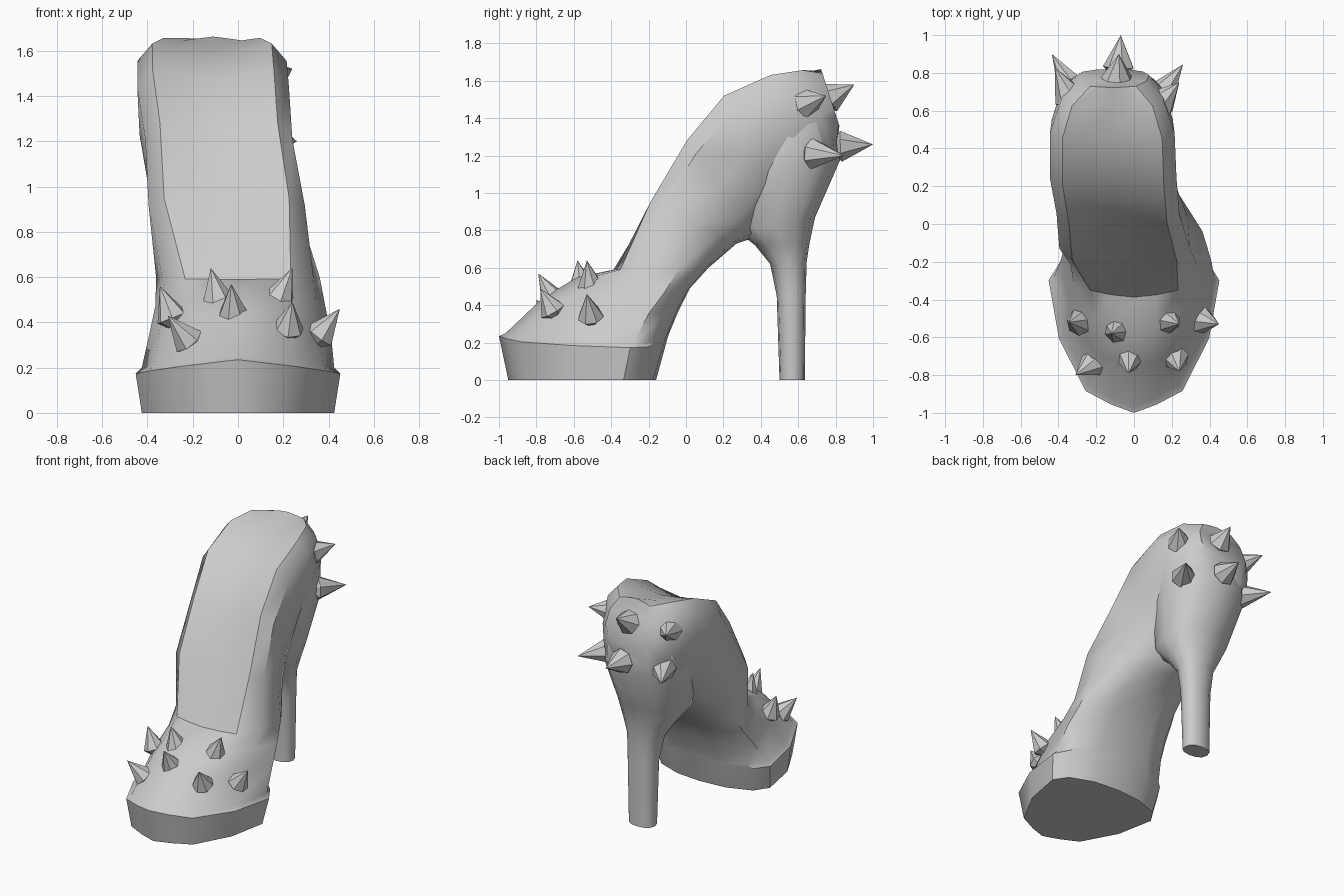
import bpy, bmesh, math
from mathutils import Vector

if "Cube" in bpy.data.objects:
    bpy.data.objects.remove(bpy.data.objects["Cube"])


def finish(name, bm, smooth):
    bmesh.ops.recalc_face_normals(bm, faces=bm.faces[:])
    me = bpy.data.meshes.new(name)
    bm.to_mesh(me)
    bm.free()
    ob = bpy.data.objects.new(name, me)
    bpy.context.collection.objects.link(ob)
    if smooth:
        bpy.ops.object.select_all(action='DESELECT')
        ob.select_set(True)
        bpy.context.view_layer.objects.active = ob
        bpy.ops.object.shade_smooth_by_angle(angle=math.radians(42))
    return ob


def loft(name, rings):
    bm = bmesh.new()
    loops = [[bm.verts.new(p) for p in r] for r in rings]
    n = len(rings[0])
    for a, b in zip(loops, loops[1:]):
        for i in range(n):
            j = (i + 1) % n
            bm.faces.new((a[i], a[j], b[j], b[i]))
    bm.faces.new(loops[0])
    bm.faces.new(loops[-1])
    return finish(name, bm, True)


# Half cross-sections (front-to-back fraction, width fraction)
TOE = [(0, 0), (.05, .27), (.13, .57), (.44, .88), (.78, 1), (.9, .85), (.98, .45), (1, 0)]
ARCH = [(.08, 0), (.05, .5), (.015, .8), (.15, 1), (.5, .97), (.8, .80), (.96, .48), (1, 0)]


def foot_ring(fy, fz, by, bz, cx, w, k, sag=0):
    half = [(a + (c - a) * k, b + (d - b) * k)
            for (a, b), (c, d) in zip(TOE, ARCH)]
    pts = half + [(t, -x) for t, x in half[-2:0:-1]]
    return [(cx + x * w, fy + (by - fy) * t, fz + (bz - fz) * t - sag * abs(x))
            for t, x in pts]


# Platform, toe box, arch and upper:
# front y/z, underside y/z, centre x, half width, blend, side droop
FOOT = [
    (-.95, 0, -.16, 0, 0, .425, 0),
    (-1.0, .235, -.10, .22, 0, .452, 0, .05),
    (-.965, .25, -.09, .25, 0, .425, 0, .05),
    (-.76, .445, -.04, .37, .01, .40, 0, .03),
    (-.58, .55, .02, .49, .01, .375, 0, .03),
    (-.40, .59, .12, .60, .0, .365, .3),
    (-.20, .95, .27, .73, -.05, .345, 1),
    (0, 1.29, .36, .76, -.085, .325, 1),
    (.20, 1.53, .48, .93, -.11, .335, 1),
    (.45, 1.64, .66, 1.07, -.115, .33, 1),
    (.62, 1.67, .80, 1.18, -.115, .275, .9),
    (.72, 1.67, .82, 1.36, -.11, .19, .3),
]
loft("shoe_body", [foot_ring(*r) for r in FOOT])


def heel_ring(yf, yb, zf, zb, cx, w, n=12, e=.85):
    pts = []
    for i in range(n):
        a = math.tau * i / n
        c, s = math.cos(a), math.sin(a)
        u = math.copysign(abs(c) ** e, c)
        v = math.copysign(abs(s) ** e, s)
        t = (1 + v) / 2
        pts.append((cx + w * u, yf + (yb - yf) * t, zf + (zb - zf) * t))
    return pts


# Heel stem flaring into the heel cup, closed inside the upper
HEEL = [
    (.50, .635, 0, 0, -.06, .095),
    (.485, .64, .45, .45, -.06, .105),
    (.45, .645, .62, .63, -.07, .125),
    (.37, .66, .72, .73, -.08, .175),
    (.27, .69, .80, .87, -.09, .235),
    (.25, .83, 1.08, 1.19, -.10, .29),
    (.28, .81, 1.34, 1.38, -.11, .305),
    (.38, .74, 1.44, 1.48, -.115, .26),
]
loft("heel", [heel_ring(*r) for r in HEEL])


def spike(name, base, tip, r=.072, n=7):
    base, tip = Vector(base), Vector(tip)
    d = (tip - base).normalized()
    q = d.to_track_quat('Z', 'Y')
    bm = bmesh.new()
    ring = [bm.verts.new(base + q @ Vector((r * math.cos(math.tau * i / n),
                                            r * math.sin(math.tau * i / n), 0)))
            for i in range(n)]
    top, low = bm.verts.new(tip), bm.verts.new(base - d * .07)
    for i in range(n):
        a, b = ring[i], ring[(i + 1) % n]
        bm.faces.new((a, b, top))
        bm.faces.new((b, a, low))
    finish(name, bm, False)


# Toe spikes: base, tip
TOE_SPIKES = [
    ((-.29, -.52, .42), (-.345, -.52, .56)),
    ((-.09, -.56, .50), (-.12, -.58, .64)),
    ((-.22, -.74, .32), (-.31, -.80, .43)),
    ((-.02, -.71, .43), (-.03, -.79, .57)),
    ((.18, -.51, .50), (.24, -.53, .64)),
    ((.22, -.71, .37), (.24, -.78, .49)),
    ((.36, -.51, .34), (.45, -.53, .46)),
]
# Heel spikes: upper row then lower row
HEEL_SPIKES = [
    ((-.34, .67, 1.48), (-.42, .83, 1.52)),
    ((-.09, .77, 1.51), (-.08, .90, 1.58)),
    ((.14, .64, 1.48), (.24, .75, 1.52)),
    ((-.32, .71, 1.22), (-.435, .90, 1.21)),
    ((-.08, .83, 1.25), (-.07, 1.0, 1.26)),
    ((.14, .68, 1.21), (.26, .845, 1.20)),
]
for i, (b, t) in enumerate(TOE_SPIKES):
    spike(f"toe_spike_{i + 1}", b, t)
for i, (b, t) in enumerate(HEEL_SPIKES):
    spike(f"heel_spike_{i + 1}", b, t, .085)
